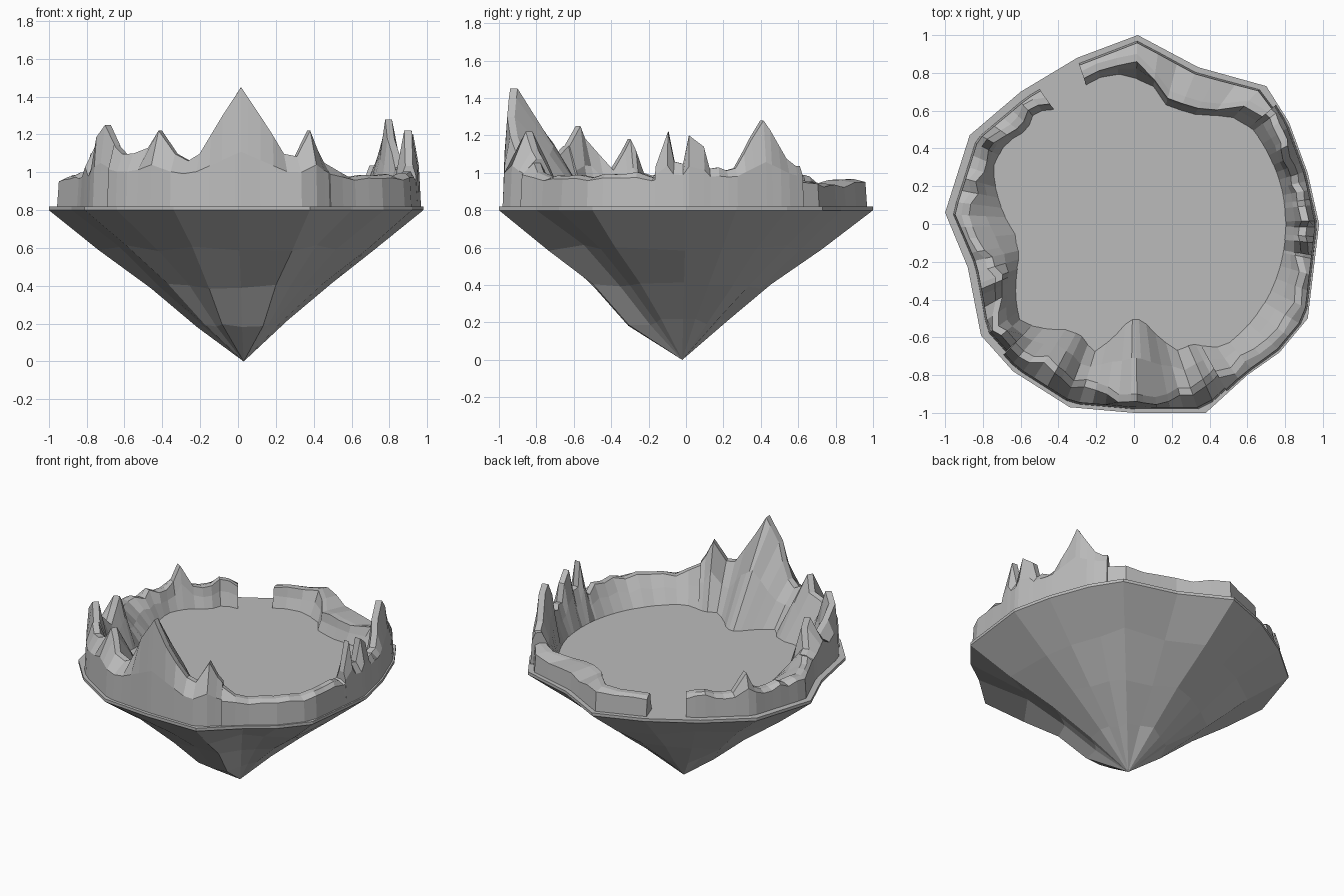
import bpy
import bmesh
import random
from math import radians, degrees, atan2, cos, sin
from mathutils import Vector

random.seed(4)
if "Cube" in bpy.data.objects:
    bpy.data.objects.remove(bpy.data.objects["Cube"], do_unlink=True)

GREY = (0.5, 0.5, 0.5, 1)
stone = bpy.data.materials.new("grey_stone")
stone.use_nodes = True
stone.diffuse_color = GREY
stone.node_tree.nodes["Principled BSDF"].inputs["Base Color"].default_value = GREY

DECK = 0.82

# Irregular outline of the island, counter-clockwise
RIM = [Vector(p) for p in (
    (0.98, 0), (0.92, 0.27), (0.82, 0.54), (0.7, 0.73), (0.34, 0.83), (0.02, 1), (-0.3, 0.88),
    (-0.6, 0.7), (-0.87, 0.47), (-1, 0.06), (-0.88, -0.23), (-0.81, -0.59), (-0.64, -0.78),
    (-0.34, -0.97), (0, -1), (0.38, -1), (0.6, -0.8), (0.77, -0.68), (0.92, -0.5))]

# Peaks: direction, height, half width in degrees, inward reach of the foot, crest setback
PEAKS = [
    (271, 0.63, 25, 0.3, 0), (294, 0.4, 12, 0.1, 0.05), (242, 0.4, 22, 0.15, 0.05),
    (220, 0.43, 20, 0, 0), (203, 0.36, 12, 0.1, 0.05), (190, 0.18, 32, 0.18, 0),
    (150, 0.28, 8, 0, 0), (68, 0.12, 30, 0.1, 0.1), (27, 0.46, 18, 0, 0),
    (6, 0.32, 5, 0, 0), (1, 0.38, 5, 0, 0), (354, 0.4, 5, 0, 0)]


def finish(name, bm):
    """Turn a bmesh into a flat-shaded stone object."""
    bmesh.ops.recalc_face_normals(bm, faces=bm.faces)
    mesh = bpy.data.meshes.new(name)
    bm.to_mesh(mesh)
    bm.free()
    mesh.materials.append(stone)
    obj = bpy.data.objects.new(name, mesh)
    bpy.context.collection.objects.link(obj)


def loft(bm, rows, closed):
    """Bridge neighbouring rows of vertices with quads."""
    count = len(rows[0])
    for a, b in zip(rows, rows[1:]):
        for i in range(count if closed else count - 1):
            j = (i + 1) % count
            bm.faces.new((a[i], a[j], b[j], b[i]))


def rim_radius(turn):
    """Distance from the centre to the outline in a direction."""
    d = Vector((cos(radians(turn)), sin(radians(turn))))
    for p, q in zip(RIM, RIM[1:] + RIM[:1]):
        if p.cross(d) >= 0 and d.cross(q) > 0:
            return p.cross(q) / d.cross(q - p)


# Tapering rock underside with a thin lip and a flat deck
def build_island():
    bm = bmesh.new()
    tip = Vector((0.03, -0.02, 0))
    rings = [[bm.verts.new((p.x, p.y, z)) for p in RIM] for z in (DECK, DECK - 0.02)]
    for z, size in ((0.6, 0.73), (0.4, 0.48), (0.2, 0.24)):
        ring = []
        for p in RIM:
            turn = degrees(atan2(p.y, p.x)) % 360
            grow = random.uniform(0.97, 1.03)
            if 225 < turn < 245 or 300 < turn < 320:    # gullies beside the front buttress
                grow *= 0.9
            if 250 < turn < 295 and z < 0.3:            # foot of the buttress
                grow *= 1.25
            v = tip.lerp(p.to_3d(), size * grow)
            v.z = z + random.uniform(-0.02, 0.02)
            ring.append(bm.verts.new(v))
        rings.append(ring)
    loft(bm, rings, True)
    point = bm.verts.new(tip)
    last = rings[-1]
    for a, b in zip(last, last[1:] + last[:1]):
        bm.faces.new((a, b, point))
    bm.faces.new(rings[0])
    finish("island_rock", bm)


def ridge_shape(turn, base):
    """Height, foot reach and crest setback that the peaks give in a direction."""
    high, reach, setback = base, 0, 0
    for centre, height, width, foot, lean in PEAKS:
        away = abs((turn - centre + 180) % 360 - 180)
        near = max(0, 1 - away / width)
        high = max(high, height * near)
        reach = max(reach, foot * min(1, near * 1.2))
        setback = max(setback, lean * min(1, near * 1.5))
    return high, reach, setback


# Mountain ridge swept along the rim between two directions
def build_ridge(name, start, end, step, base, margin):
    bm = bmesh.new()
    rows = []
    summits = [p[0] + k for p in PEAKS for k in (0, 360) if start < p[0] + k < end]
    steps = [t for t in range(start, end, step) if all(abs(t - s) > 1 for s in summits)]
    for turn in sorted(steps + summits + [end]):
        rough = 0 if turn in summits else random.uniform(-0.02, 0.02)
        high, reach, setback = ridge_shape(turn, base + rough)
        edge = rim_radius(turn) - margin
        crest = edge - 0.06 - setback + rough
        foot = min(0.8 - reach, crest - 0.06)
        top = DECK + high
        # Squat stretches get a steep outer wall, tall peaks a shoulder below the summit
        wall = DECK + min(high * 0.9, 0.1 + high * 0.3)
        section = [(edge, DECK - 0.01), (edge - 0.01, wall), (crest + 0.02, top),
                   (crest - 0.02, top), ((crest + foot) / 2, DECK + high * random.uniform(0.5, 0.6)),
                   (foot, DECK - 0.01)]
        a = radians(turn)
        rows.append([bm.verts.new((r * cos(a), r * sin(a), z)) for r, z in section])
    loft(bm, rows, False)
    bm.faces.new(rows[0])
    bm.faces.new(rows[-1])
    finish(name, bm)


build_island()
build_ridge("right_ridge", 125, 225, 4, 0.15, 0.04)
build_ridge("front_peaks", 225, 299, 4, 0.26, 0.02)
build_ridge("left_ridge", 299, 350, 5, 0.17, 0.01)
build_ridge("left_spires", 350, 400, 3, 0.2, 0.01)
build_ridge("back_ridge", 400, 469, 7, 0.13, 0.03)
